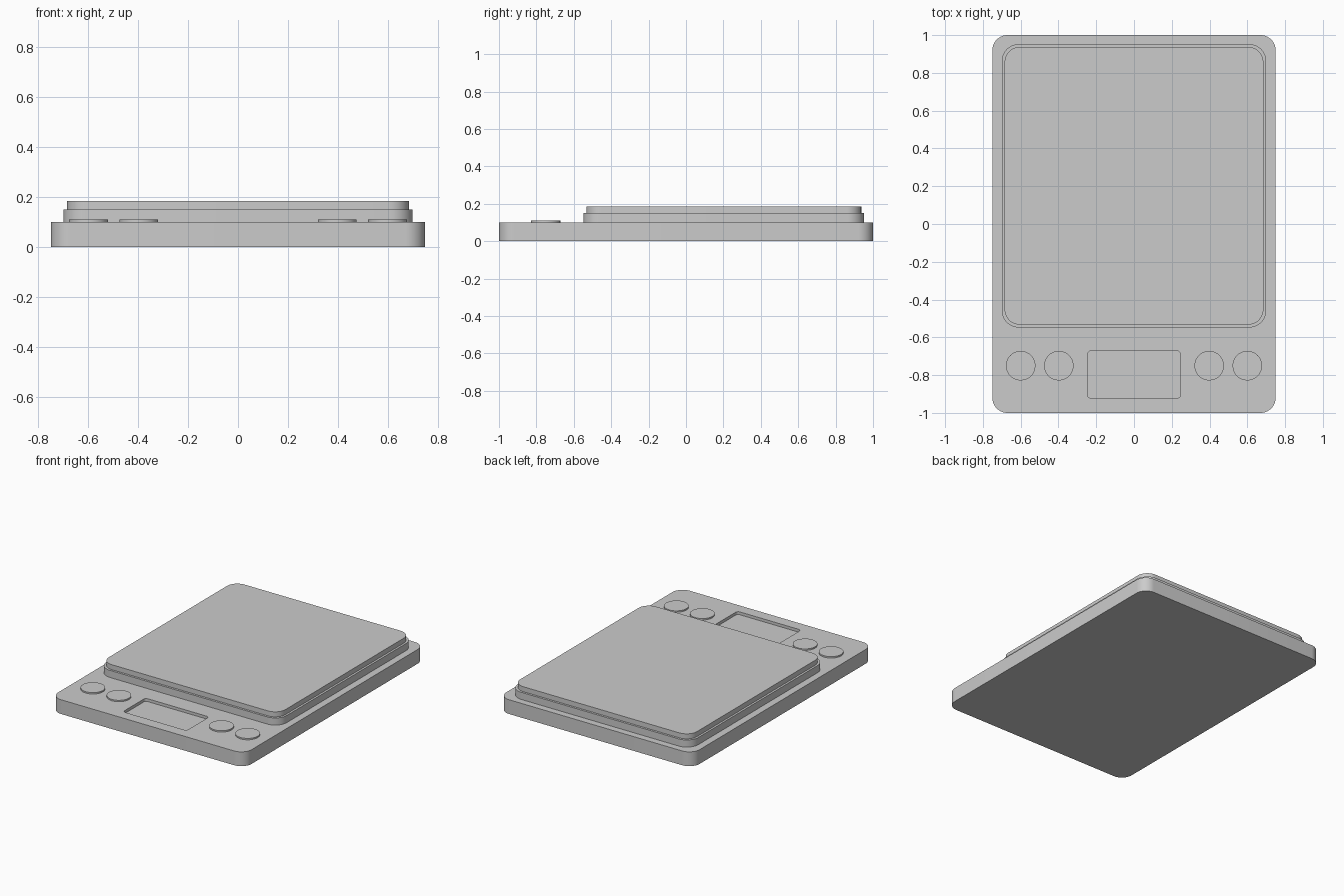
import bpy, bmesh
from math import sin, cos, pi, radians

if "Cube" in bpy.data.objects:
    bpy.data.objects.remove(bpy.data.objects["Cube"])


def rounded_slab(name, x0, x1, y0, y1, z0, z1, r, seg=10):
    """Extruded rectangle with rounded vertical corners."""
    bm = bmesh.new()
    corners = [(x1 - r, y1 - r), (x0 + r, y1 - r), (x0 + r, y0 + r), (x1 - r, y0 + r)]
    ring = []
    for q, (cx, cy) in enumerate(corners):
        for i in range(seg + 1):
            a = (q + i / seg) * pi / 2
            ring.append(bm.verts.new((cx + r * cos(a), cy + r * sin(a), z0)))
    face = bm.faces.new(ring)
    ext = bmesh.ops.extrude_face_region(bm, geom=[face])
    for v in ext["geom"]:
        if isinstance(v, bmesh.types.BMVert):
            v.co.z = z1
    bmesh.ops.recalc_face_normals(bm, faces=bm.faces)
    mesh = bpy.data.meshes.new(name)
    bm.to_mesh(mesh)
    bm.free()
    obj = bpy.data.objects.new(name, mesh)
    bpy.context.collection.objects.link(obj)
    return obj


def smooth(obj):
    bpy.ops.object.select_all(action='DESELECT')
    obj.select_set(True)
    bpy.context.view_layer.objects.active = obj
    bpy.ops.object.shade_smooth_by_angle(angle=radians(30))


# Body with a recessed display window
body = rounded_slab("body", -0.75, 0.75, -1, 1, 0, 0.1, 0.08)
cutter = rounded_slab("display_cutter", -0.247, 0.247, -0.922, -0.672, 0.08, 0.2, 0.02, 6)
cutter.hide_render = True
cut = body.modifiers.new("display_recess", 'BOOLEAN')
cut.operation = 'DIFFERENCE'
cut.solver = 'EXACT'
cut.object = cutter
bpy.context.view_layer.objects.active = body
bpy.ops.object.modifier_apply(modifier=cut.name)
bpy.data.objects.remove(cutter)
smooth(body)

# Stepped weighing platform
smooth(rounded_slab("platform_base", -0.7, 0.7, -0.548, 0.952, 0.1, 0.15, 0.09))
smooth(rounded_slab("weighing_plate", -0.685, 0.685, -0.533, 0.937, 0.15, 0.185, 0.08))

# Two round buttons on each side of the display
for side, sign in (("left", -1), ("right", 1)):
    for place, x in (("inner", 0.398), ("outer", 0.6)):
        bpy.ops.mesh.primitive_cylinder_add(vertices=48, radius=0.078, depth=0.02,
                                            location=(sign * x, -0.75, 0.1))
        button = bpy.context.object
        button.name = f"button_{side}_{place}"
        smooth(button)
